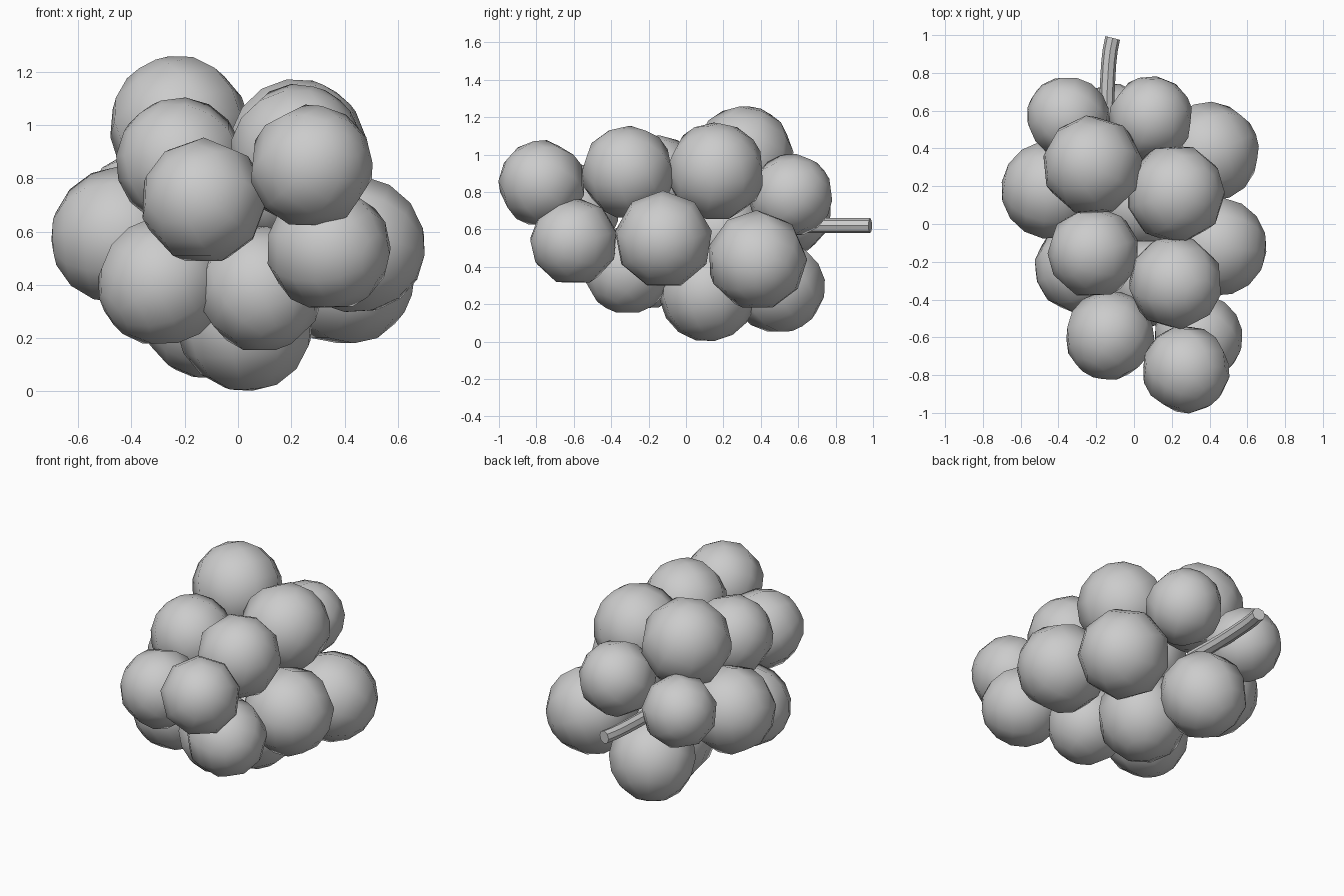
import bpy, bmesh
from mathutils import Vector, Matrix

if "Cube" in bpy.data.objects:
    bpy.data.objects.remove(bpy.data.objects["Cube"])

# Grapes: x, y, z, radius
GRAPES = [
    (-0.35, 0.565, 0.69, 0.22), (0.09, 0.56, 0.78, 0.225),
    (0.395, 0.38, 0.435, 0.268), (-0.22, 0.31, 0.995, 0.267),
    (0.22, 0.16, 0.91, 0.264), (-0.44, 0.18, 0.58, 0.264),
    (-0.215, -0.15, 0.86, 0.244), (0.22, -0.31, 0.905, 0.25),
    (0.44, -0.12, 0.545, 0.264), (-0.285, -0.23, 0.41, 0.244),
    (0.085, -0.31, 0.385, 0.238), (-0.13, -0.59, 0.715, 0.238),
    (0.275, -0.77, 0.845, 0.234), (0.34, -0.6, 0.535, 0.236),
    (0.03, 0.115, 0.265, 0.266), (-0.11, 0.49, 0.30, 0.256),
]


def add_grape(i, x, y, z, r):
    # Low-poly ball with its pole pointing outward from the bunch
    out = Vector((x, y * 0.4, z - 0.6)).normalized()
    rot = out.to_track_quat('Z', 'Y').to_matrix().to_4x4()
    bm = bmesh.new()
    bmesh.ops.create_uvsphere(bm, u_segments=9, v_segments=8, radius=r,
                              matrix=Matrix.Translation((x, y, z)) @ rot)
    for f in bm.faces:
        f.smooth = True
    me = bpy.data.meshes.new(f"grape_{i:02d}")
    bm.to_mesh(me)
    bm.free()
    bpy.context.collection.objects.link(bpy.data.objects.new(me.name, me))


for i, g in enumerate(GRAPES, 1):
    add_grape(i, *g)

# Gently bent stem with capped ends
curve = bpy.data.curves.new("stem", 'CURVE')
curve.dimensions = '3D'
curve.bevel_depth = 0.04
curve.bevel_resolution = 2
curve.use_fill_caps = True
curve.resolution_u = 4
spline = curve.splines.new('BEZIER')
path = [(-0.14, 0.35, 0.62), (-0.142, 0.7, 0.62), (-0.113, 0.985, 0.62)]
spline.bezier_points.add(len(path) - 1)
for p, co in zip(spline.bezier_points, path):
    p.co = co
    p.handle_left_type = p.handle_right_type = 'AUTO'
end = spline.bezier_points[-1]
end.handle_left_type = end.handle_right_type = 'FREE'
end.handle_left = (-0.135, 0.9, 0.62)
end.handle_right = (-0.09, 1.07, 0.62)
stem = bpy.data.objects.new("stem", curve)
bpy.context.collection.objects.link(stem)
bpy.context.view_layer.objects.active = stem
stem.select_set(True)
bpy.ops.object.convert(target='MESH')
bpy.ops.object.shade_smooth_by_angle()
